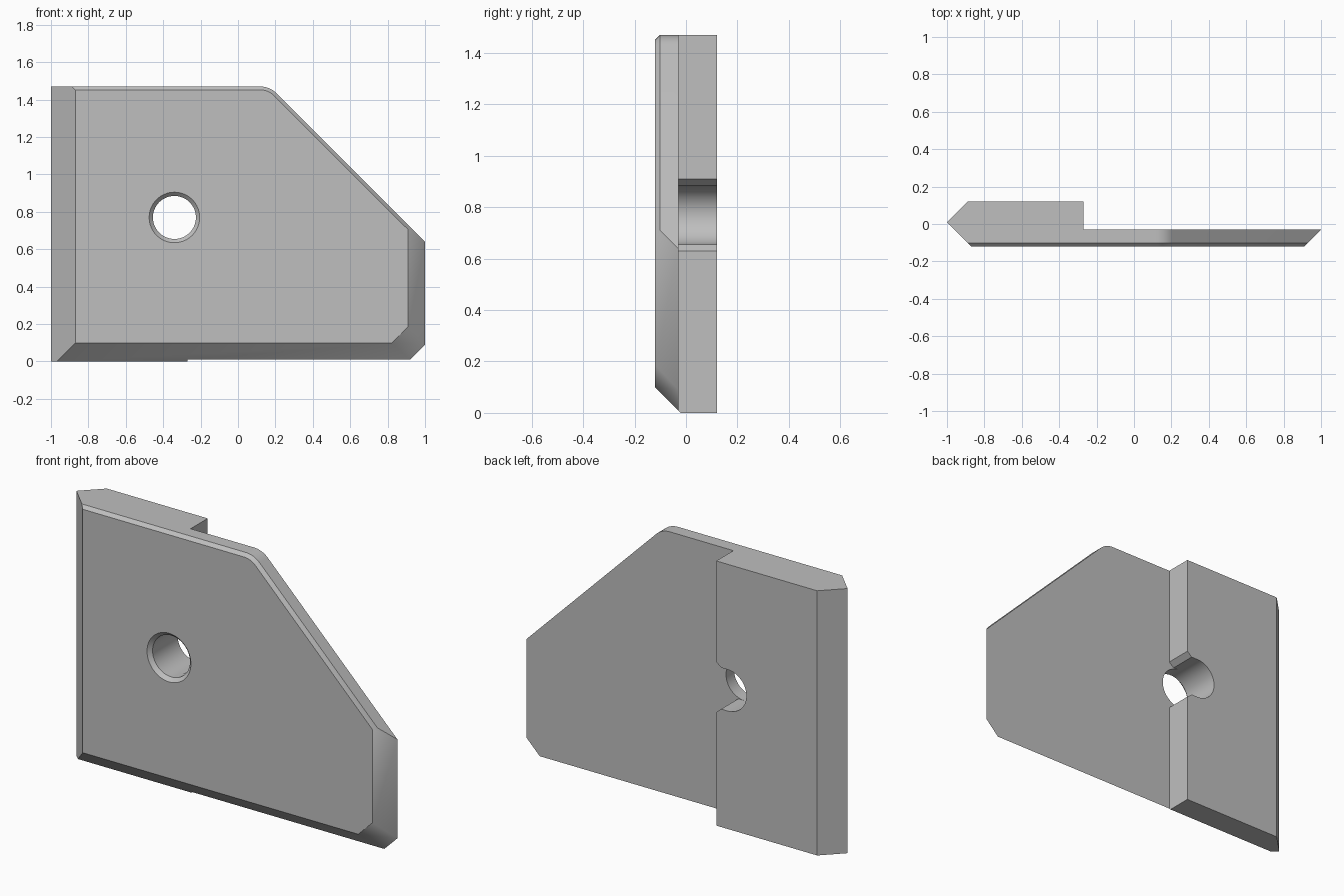
import bpy, bmesh, math

if "Cube" in bpy.data.objects:
    bpy.data.objects.remove(bpy.data.objects["Cube"], do_unlink=True)

FRONT, BACK, SEAT = -0.12, 0.12, -0.03   # y of front face, rib back, thin plate back
HEIGHT, CHAMFER = 1.47, 0.018
HOLE_X, HOLE_Z, HOLE_R = -0.34, 0.77, 0.115

grey = bpy.data.materials.new("plain grey")
grey.use_nodes = True
colour = (0.52, 0.52, 0.52, 1)
grey.diffuse_color = colour
grey.node_tree.nodes["Principled BSDF"].inputs["Base Color"].default_value = colour


def outline(inset):
    """Side profile with a rounded shoulder; inset shrinks the top and the slope."""
    r = 0.12 - inset
    arc = [(0.12 + r * math.sin(a), 1.35 + r * math.cos(a))
           for a in (math.radians(45) * i / 8 for i in range(8, -1, -1))]
    return [(-1, 0), (1, 0), (1, 0.64 - inset * math.sqrt(2)), *arc, (-1, HEIGHT - inset)]


def loft(name, sections):
    """Solid through (y, xz-profile) sections."""
    bm = bmesh.new()
    rings = [[bm.verts.new((x, y, z)) for x, z in pts] for y, pts in sections]
    for a, b in zip(rings, rings[1:]):
        for i in range(len(a)):
            j = (i + 1) % len(a)
            bm.faces.new((a[i], a[j], b[j], b[i]))
    bm.faces.new(rings[0])
    bm.faces.new(rings[-1][::-1])
    bmesh.ops.recalc_face_normals(bm, faces=bm.faces)
    mesh = bpy.data.meshes.new(name)
    bm.to_mesh(mesh)
    bm.free()
    obj = bpy.data.objects.new(name, mesh)
    bpy.context.collection.objects.link(obj)
    return obj


def circle(r, n=64):
    return [(HOLE_X + r * math.cos(math.tau * i / n), HOLE_Z + r * math.sin(math.tau * i / n))
            for i in range(n)]


def subtract(obj, cutter):
    cutter.hide_render = True
    mod = obj.modifiers.new("cut", 'BOOLEAN')
    mod.operation, mod.solver, mod.object = 'DIFFERENCE', 'EXACT', cutter
    bpy.ops.object.modifier_apply(modifier=mod.name)
    bpy.data.objects.remove(cutter, do_unlink=True)


# Plate blank with a small chamfer on the top and sloping edges
plate = loft("bracket_plate", [(BACK, outline(0)), (FRONT + CHAMFER, outline(0)),
                               (FRONT, outline(CHAMFER))])
plate.data.materials.append(grey)
bpy.context.view_layer.objects.active = plate
plate.select_set(True)

# Large bevels: left front, left back, bottom, right, lower right corner
bm = bmesh.new()
bm.from_mesh(plate.data)
for point, normal in [((-1, 0.01, 0), (-1, -1, 0)),
                      ((-1, 0.01, 0), (-1, 1, 0)),
                      ((0, SEAT, 0.01), (0, -1, -1)),
                      ((1, SEAT, 0), (1, -1, 0)),
                      ((0.92, SEAT, 0.01), (1, -2.08, -1))]:
    cut = bmesh.ops.bisect_plane(bm, geom=bm.verts[:] + bm.edges[:] + bm.faces[:], dist=1e-5,
                                 plane_co=point, plane_no=normal, clear_outer=True)
    bmesh.ops.holes_fill(bm, edges=[e for e in bm.edges if e.is_boundary], sides=0)
bmesh.ops.recalc_face_normals(bm, faces=bm.faces)
bm.to_mesh(plate.data)
bm.free()

# Step behind the plate, with a flared mouth opening into the hole
mouth = [(-0.27, 0.14), (-0.3, HOLE_R), (HOLE_X, HOLE_R)]
step = [(-0.27, -0.5)]
step += [(x, HOLE_Z - h) for x, h in mouth]
step += [(x, HOLE_Z + h) for x, h in reversed(mouth)]
step += [(-0.27, 2), (1.5, 2), (1.5, -0.5)]
subtract(plate, loft("step_cutter", [(0.5, step), (SEAT, step)]))

# Through hole with a countersunk front rim
subtract(plate, loft("hole_cutter", [(0.5, circle(HOLE_R)), (FRONT + 0.02, circle(HOLE_R)),
                                     (FRONT - 0.02, circle(HOLE_R + 0.04))]))

bpy.ops.object.shade_smooth_by_angle(angle=math.radians(32))
